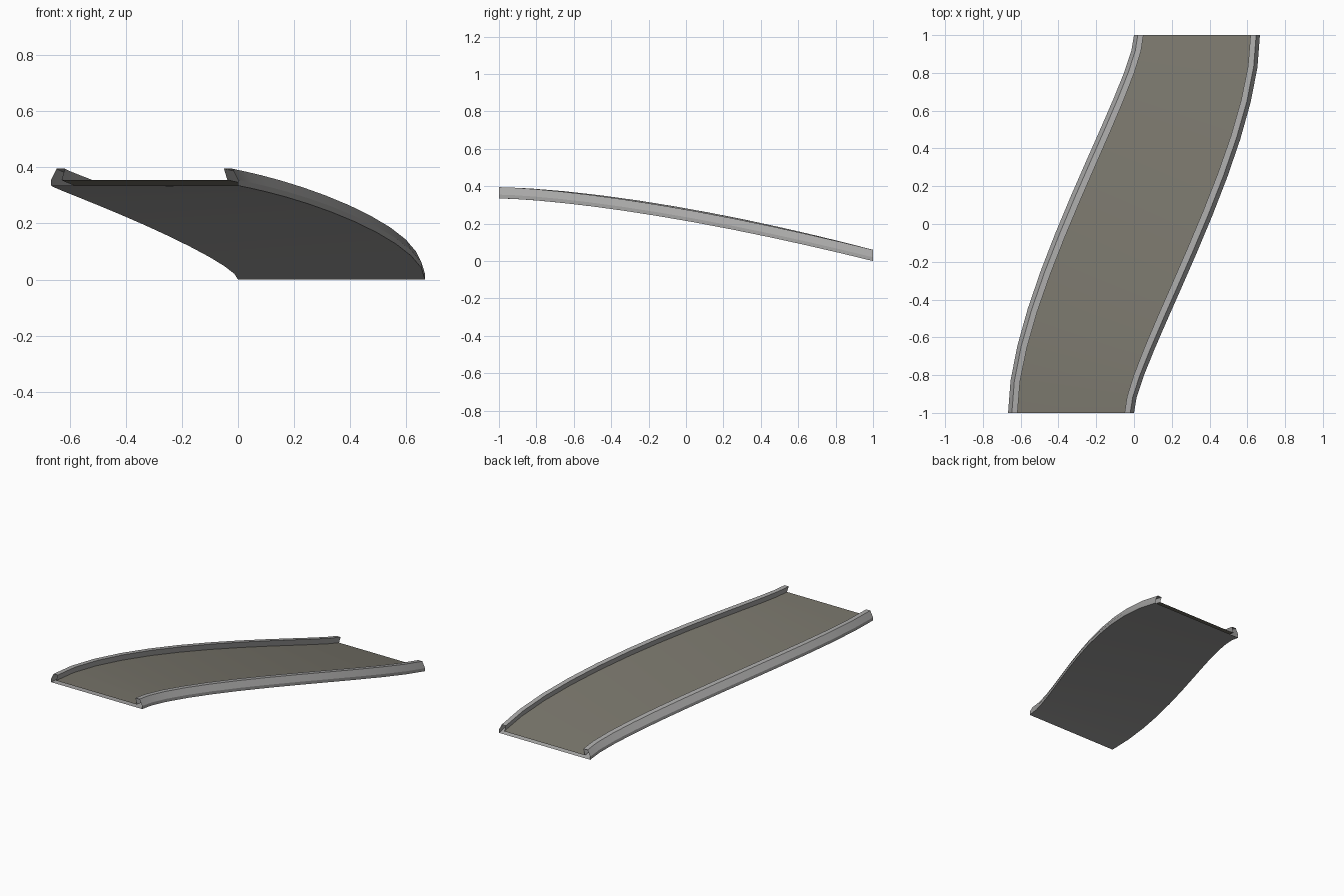
import bpy

if "Cube" in bpy.data.objects:
    bpy.data.objects.remove(bpy.data.objects["Cube"])

HALF = 1 / 3        # half width of the road at its ends
DROP = 0.335        # height lost along the ramp
STEPS = 12


def material(name, rgb):
    m = bpy.data.materials.new(name)
    m.diffuse_color = (*rgb, 1)
    m.use_nodes = True
    m.node_tree.nodes["Principled BSDF"].inputs["Base Color"].default_value = m.diffuse_color
    return m


grey = material("kerb grey", (0.385, 0.382, 0.378))
asphalt = material("warm asphalt", (0.19, 0.18, 0.148))


def edge(t, y1, y2, x0, power):
    """Point on one S-shaped border curve."""
    x = x0 + 2 * HALF * t * t * (3 - 2 * t)
    y = t ** 3 - (1 - t) ** 3 + 3 * t * (1 - t) * ((1 - t) * y1 + t * y2)
    s = min(max((y + 1) / 2, 0), 1)
    return x, y, DROP * (1 - s ** power)


def place(t, u, h):
    """Point at path parameter t, sideways offset u, height h above the base."""
    a = edge(t, -0.35, 0.75, -2 * HALF, 1.57)
    b = edge(t, -0.75, 0.35, 0, 1.48)
    w = (u + HALF) / (2 * HALF)
    x, y, z = (p + w * (q - p) for p, q in zip(a, b))
    return (x, y, z + h)


def sweep(name, profile, mat):
    """Open strip swept along the path; profile runs left to right for upward faces."""
    k = len(profile)
    verts = [place(i / STEPS, u, h) for i in range(STEPS + 1) for u, h in profile]
    faces = [(i * k + j, i * k + j + 1, (i + 1) * k + j + 1, (i + 1) * k + j)
             for i in range(STEPS) for j in range(k - 1)]
    me = bpy.data.meshes.new(name)
    me.from_pydata(verts, [], faces)
    me.materials.append(mat)
    ob = bpy.data.objects.new(name, me)
    bpy.context.collection.objects.link(ob)
    bpy.context.view_layer.objects.active = ob
    ob.select_set(True)
    bpy.ops.object.shade_smooth_by_angle(angle=0.35)
    ob.select_set(False)


# Kerb outline: outer wall, sloped shoulder, flat top, undercut inner side
kerb = [(-HALF, 0), (-HALF, 0.02), (-HALF + 0.02, 0.06),
        (-HALF + 0.05, 0.06), (-HALF + 0.038, 0.02)]
sweep("left_kerb", kerb, grey)
sweep("right_kerb", [(-u, h) for u, h in reversed(kerb)], grey)

# Road surface and underside; the ends stay open
inner = HALF - 0.038
sweep("road_surface", [(-inner, 0.02), (inner, 0.02)], asphalt)
sweep("underside", [(HALF, 0), (-HALF, 0)], grey)
